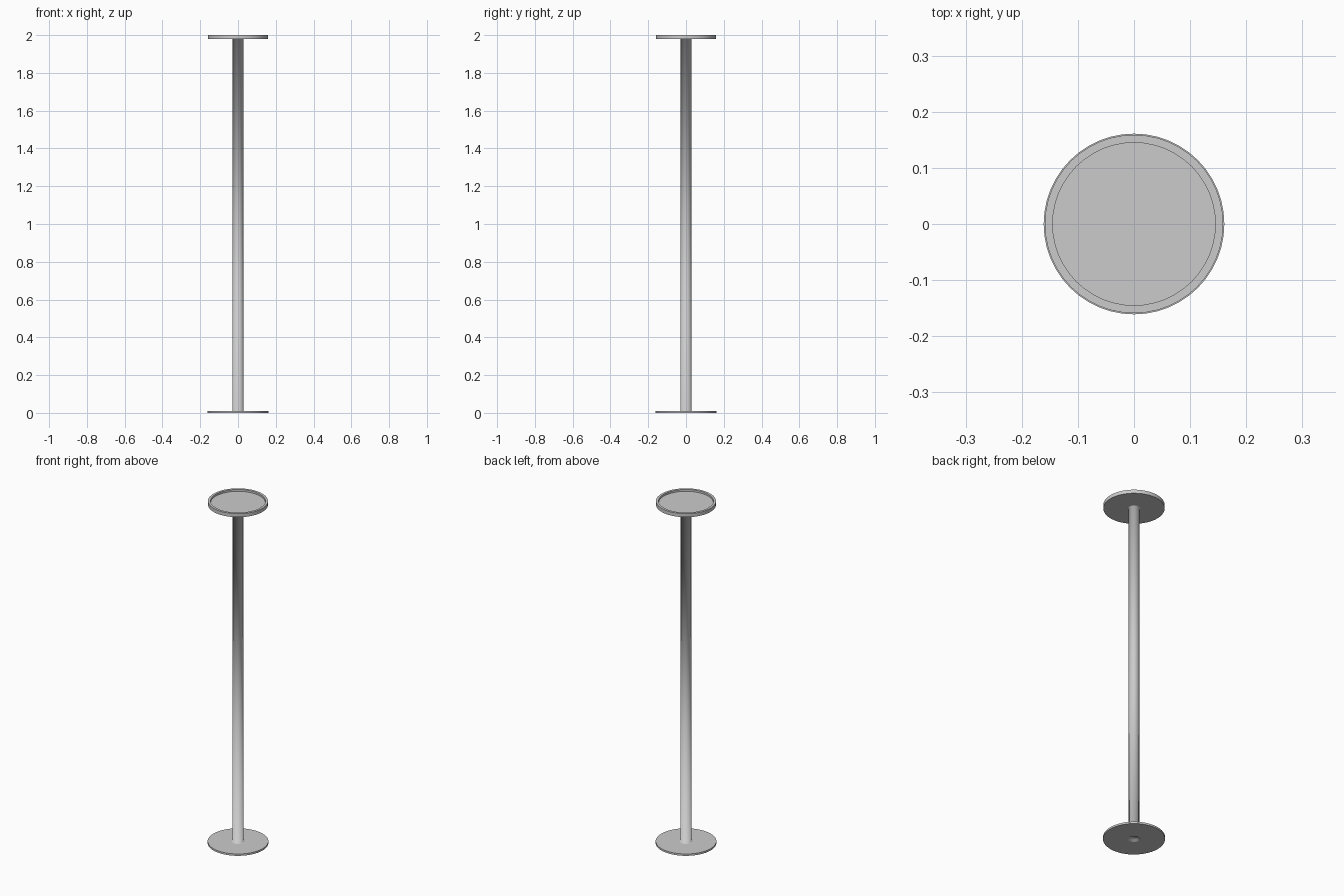
import bpy
import bmesh
from math import pi

cube = bpy.data.objects.get("Cube")
if cube:
    bpy.data.objects.remove(cube, do_unlink=True)

SEGMENTS = 48
POLE_R = 0.028
HALO_R = 0.036

grey = bpy.data.materials.new("light_grey")
grey.use_nodes = True
colour = (0.6, 0.6, 0.6, 1)
grey.diffuse_color = colour
grey.node_tree.nodes["Principled BSDF"].inputs["Base Color"].default_value = colour


def lathe(name, profile):
    """Spin an (r, z) profile round the z axis; keep the pole joints soft, the rims sharp."""
    bm = bmesh.new()
    verts = [bm.verts.new((r, 0, z)) for r, z in profile]
    edges = [bm.edges.new(pair) for pair in zip(verts, verts[1:])]
    bmesh.ops.spin(bm, geom=verts + edges, cent=(0, 0, 0), axis=(0, 0, 1),
                   angle=2 * pi, steps=SEGMENTS, use_duplicate=False)
    bmesh.ops.remove_doubles(bm, verts=bm.verts, dist=0.0001)
    bmesh.ops.recalc_face_normals(bm, faces=bm.faces)
    for face in bm.faces:
        face.smooth = True
    for edge in bm.edges:
        at_rim = min(v.co.xy.length for v in edge.verts) > 2 * POLE_R
        if at_rim and edge.calc_face_angle(0) > 0.6:
            edge.smooth = False
    mesh = bpy.data.meshes.new(name)
    bm.to_mesh(mesh)
    bm.free()
    mesh.materials.append(grey)
    obj = bpy.data.objects.new(name, mesh)
    bpy.context.collection.objects.link(obj)
    return obj


# Base disc with a small recess below, slim pole, and shallow lipped tray on top
lathe("pedestal_stand", [
    (0, 0.01), (0.022, 0.008), (POLE_R, 0), (HALO_R, 0),
    (0.161, 0), (0.161, 0.011), (HALO_R, 0.011), (POLE_R, 0.011),
    (POLE_R, 1.979), (HALO_R, 1.979), (0.159, 1.979), (0.159, 2.0),
    (0.145, 2.0), (0.145, 1.989), (0, 1.989),
])
